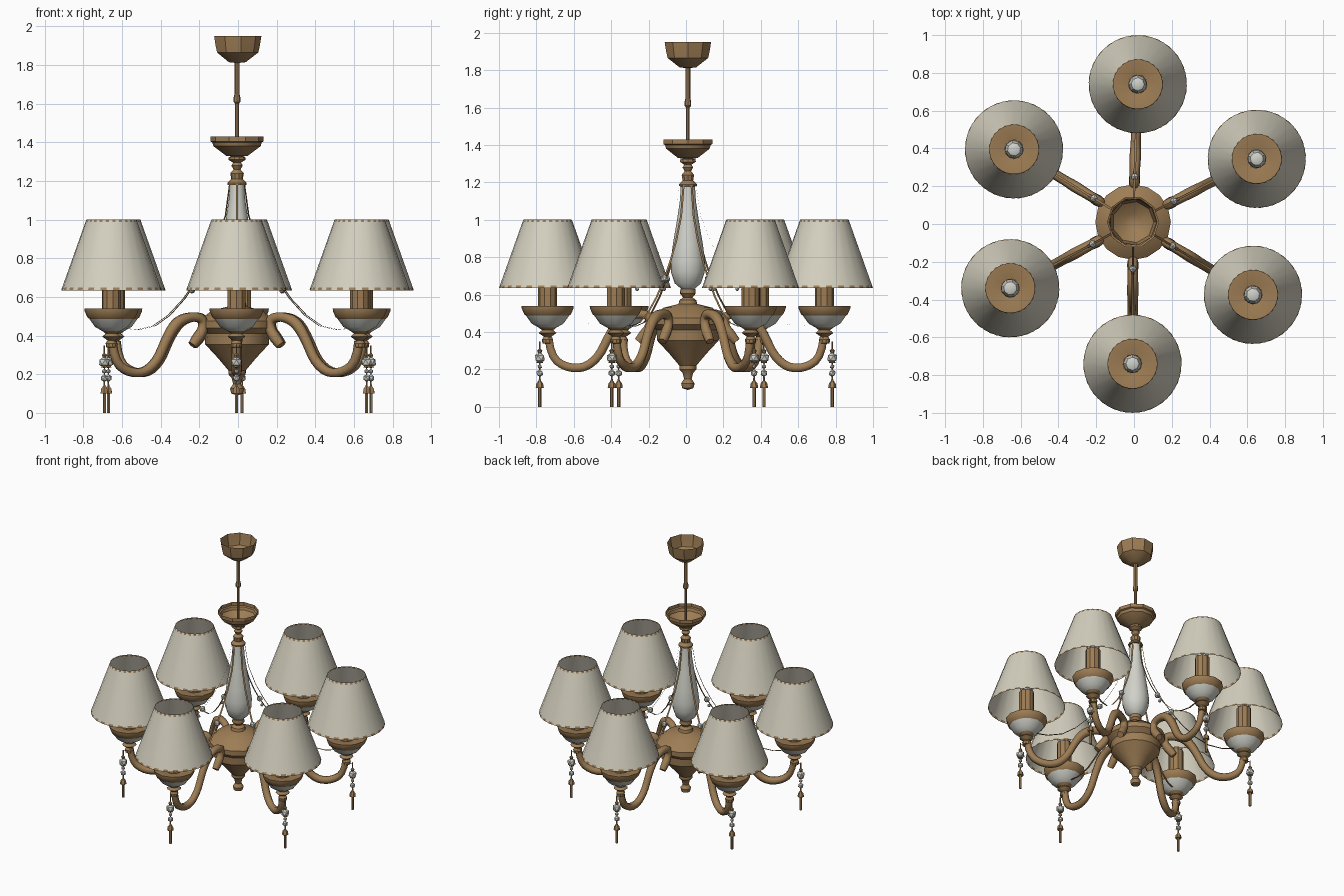
import bpy
import bmesh
from math import radians, atan2, hypot, pi, cos, sin
from mathutils import Matrix, Vector

if "Cube" in bpy.data.objects:
    bpy.data.objects.remove(bpy.data.objects["Cube"], do_unlink=True)


def material(name, rgb):
    m = bpy.data.materials.new(name)
    m.use_nodes = True
    m.diffuse_color = (*rgb, 1)
    m.node_tree.nodes["Principled BSDF"].inputs["Base Color"].default_value = (*rgb, 1)
    return m


BRASS = material("antique brass", (0.34, 0.205, 0.09))
FABRIC = material("cream fabric", (0.66, 0.63, 0.52))
PORCELAIN = material("white porcelain", (0.64, 0.64, 0.59))
HUB = Vector((-0.005, 0.01, 0))
REACH = 0.745


def finish(bm, name, mat, angle=35):
    bmesh.ops.recalc_face_normals(bm, faces=bm.faces)
    me = bpy.data.meshes.new(name)
    bm.to_mesh(me)
    bm.free()
    me.materials.append(mat)
    me.shade_smooth()
    me.set_sharp_from_angle(angle=radians(angle))
    return me


def lathe(name, profile, sides, mat, turn=0.0):
    """Revolve (radius, height) points around z; radius 0 closes the end."""
    bm = bmesh.new()
    rings = []
    for r, z in profile:
        if r == 0:
            rings.append([bm.verts.new((0, 0, z))] * sides)
        else:
            angles = [2 * pi * (k + turn) / sides for k in range(sides)]
            rings.append([bm.verts.new((r * cos(a), r * sin(a), z)) for a in angles])
    for low, high in zip(rings, rings[1:]):
        for k in range(sides):
            n = (k + 1) % sides
            loop = list(dict.fromkeys([low[k], low[n], high[n], high[k]]))
            bm.faces.new(loop)
    return finish(bm, name, mat)


def tube(name, points, thickness, mat):
    """Round tube through (reach, height, radius factor) points."""
    cu = bpy.data.curves.new(name, "CURVE")
    cu.dimensions = "3D"
    cu.bevel_depth = thickness
    cu.bevel_resolution = 1
    cu.use_fill_caps = True
    sp = cu.splines.new("NURBS")
    sp.points.add(len(points) - 1)
    for p, (x, z, f) in zip(sp.points, points):
        p.co = (x, 0, z, 1)
        p.radius = f
    sp.order_u = 3
    sp.use_endpoint_u = True
    sp.resolution_u = 3
    cu.materials.append(mat)
    return cu


def ribbon(name, points, width, mat):
    bm = bmesh.new()
    rows = [[bm.verts.new((x, s * width / 2, z)) for s in (-1, 1)] for x, z in points]
    for a, b in zip(rows, rows[1:]):
        bm.faces.new((a[0], a[1], b[1], b[0]))
    return finish(bm, name, mat)


def beads(name, items, mat):
    """Faceted beads from (reach, height, radius)."""
    bm = bmesh.new()
    for x, z, r in items:
        bmesh.ops.create_icosphere(bm, subdivisions=1, radius=r,
                                   matrix=Matrix.Translation((x, 0, z)))
    return finish(bm, name, mat, 10)


def place(name, data, matrix):
    ob = bpy.data.objects.new(name, data)
    ob.matrix_world = matrix
    bpy.context.collection.objects.link(ob)


# Central stem
centre = [
    lathe("hub_body", [(0, .09), (.03, .1), (.036, .125), (.02, .15), (.028, .18),
                       (.045, .2), (.045, .22), (.1, .285), (.165, .355), (.168, .41),
                       (.2, .44), (.2, .475), (.13, .53), (.05, .55), (.045, .57),
                       (.025, .585), (.042, .605), (.04, .63), (0, .635)], 16, BRASS),
    lathe("vase_column", [(.035, .63), (.07, .66), (.09, .72), (.092, .78), (.08, .87),
                          (.058, 1.0), (.043, 1.1), (.038, 1.18)], 12, PORCELAIN),
    lathe("upper_neck", [(0, 1.175), (.05, 1.18), (.05, 1.19), (.03, 1.21), (.035, 1.24),
                         (.018, 1.26), (.03, 1.28), (.02, 1.295), (.045, 1.31),
                         (.042, 1.325), (0, 1.33)], 10, BRASS),
    lathe("upper_bowl", [(0, 1.325), (.055, 1.33), (.122, 1.38), (.128, 1.4),
                         (.138, 1.405), (.138, 1.43)], 10, BRASS),
    lathe("hanging_rod", [(.01, 1.33), (.01, 1.6), (.018, 1.61), (.018, 1.63),
                          (.013, 1.65), (.013, 1.82)], 8, BRASS),
    lathe("ceiling_canopy", [(0, 1.81), (.045, 1.815), (.11, 1.865), (.118, 1.9),
                             (.126, 1.95)], 9, BRASS),
]
for data in centre:
    place(data.name, data, Matrix.Translation(HUB))

# Parts running from hub to lamp, in the local reach/height plane
spokes = [
    tube("arm", [(.265, .35, .9), (.235, .385, 1.2), (.2, .43, 1), (.2, .49, 1),
                 (.28, .5, 1), (.36, .47, 1.15), (.42, .38, 1), (.47, .27, 1),
                 (.55, .205, 1), (.65, .21, .95), (.73, .27, .9), (.74, .37, .9)],
         .027, BRASS),
    ribbon("garland", [(.045, 1.18), (.07, 1.02), (.12, .89), (.18, .78), (.24, .69),
                       (.32, .59), (.41, .505), (.5, .45), (.6, .43), (.7, .44)],
           .012, BRASS),
    beads("garland_bead", [(.245, .685, .022), (.27, .63, .012)], PORCELAIN),
]

# Parts around each lamp axis
cone = lambda z: .26 - (.26 - .13) * (z - .635) / (1.0 - .635)
lamps = [
    lathe("shade", [(.26, .635), (.13, 1.0)], 24, FABRIC),
    lathe("shade_lower_trim", [(cone(z), z) for z in (.634, .648)], 24, BRASS, .5),
    lathe("shade_upper_trim", [(cone(z), z) for z in (.987, 1.001)], 24, BRASS, .5),
    lathe("cup_rim", [(.108, .482), (.125, .495), (.138, .525), (.14, .54),
                      (.12, .54), (.05, .525)], 12, BRASS),
    lathe("cup_bowl", [(.05, .425), (.085, .445), (.115, .487)], 12, PORCELAIN),
    lathe("cup_neck", [(0, .335), (.028, .34), (.03, .36), (.02, .375), (.048, .395),
                       (.03, .41), (.055, .43), (0, .435)], 10, BRASS),
    lathe("candle", [(.05, .52), (.05, .75), (0, .75)], 10, BRASS),
    lathe("bulb", [(.025, .75), (.045, .775), (.05, .8), (.035, .835), (0, .85)],
          8, PORCELAIN),
]

# Pendant drops, hung just outside the lamp axis
pendants = [
    beads("pendant_beads", [(0, .262, .03), (0, .215, .013), (0, .18, .02)], PORCELAIN),
    lathe("pendant_hook", [(.008, .285), (.014, .3), (.004, .31), (.004, .35)], 6, BRASS),
    lathe("pendant_collar", [(0, .232), (.018, .236), (.014, .246), (0, .25)], 6, BRASS),
    lathe("pendant_drop", [(0, 0), (.009, 0), (.009, .1), (.022, .1), (.018, .125),
                           (.006, .14), (.003, .17), (.003, .27)], 6, BRASS),
    ribbon("pendant_link", [(-.045, .36), (-.02, .345), (.004, .345)], .008, BRASS),
]

# Six slightly uneven branches
spots = [(.02, .74), (.65, .345), (.63, -.375), (-.008, -.74), (-.655, -.34), (-.635, .395)]
for i, (x, y) in enumerate(spots, 1):
    dx, dy = x - HUB.x, y - HUB.y
    turn = Matrix.Rotation(atan2(dy, dx), 4, "Z")
    stretch = Matrix.Scale(hypot(dx, dy) / REACH, 4, (1, 0, 0))
    at_lamp = Matrix.Translation((x, y, 0)) @ turn
    for data in spokes:
        place(f"{data.name}_{i}", data, Matrix.Translation(HUB) @ turn @ stretch)
    for data in lamps:
        place(f"{data.name}_{i}", data, at_lamp)
    for data in pendants:
        place(f"{data.name}_{i}", data, at_lamp @ Matrix.Translation((.042, 0, 0)))
